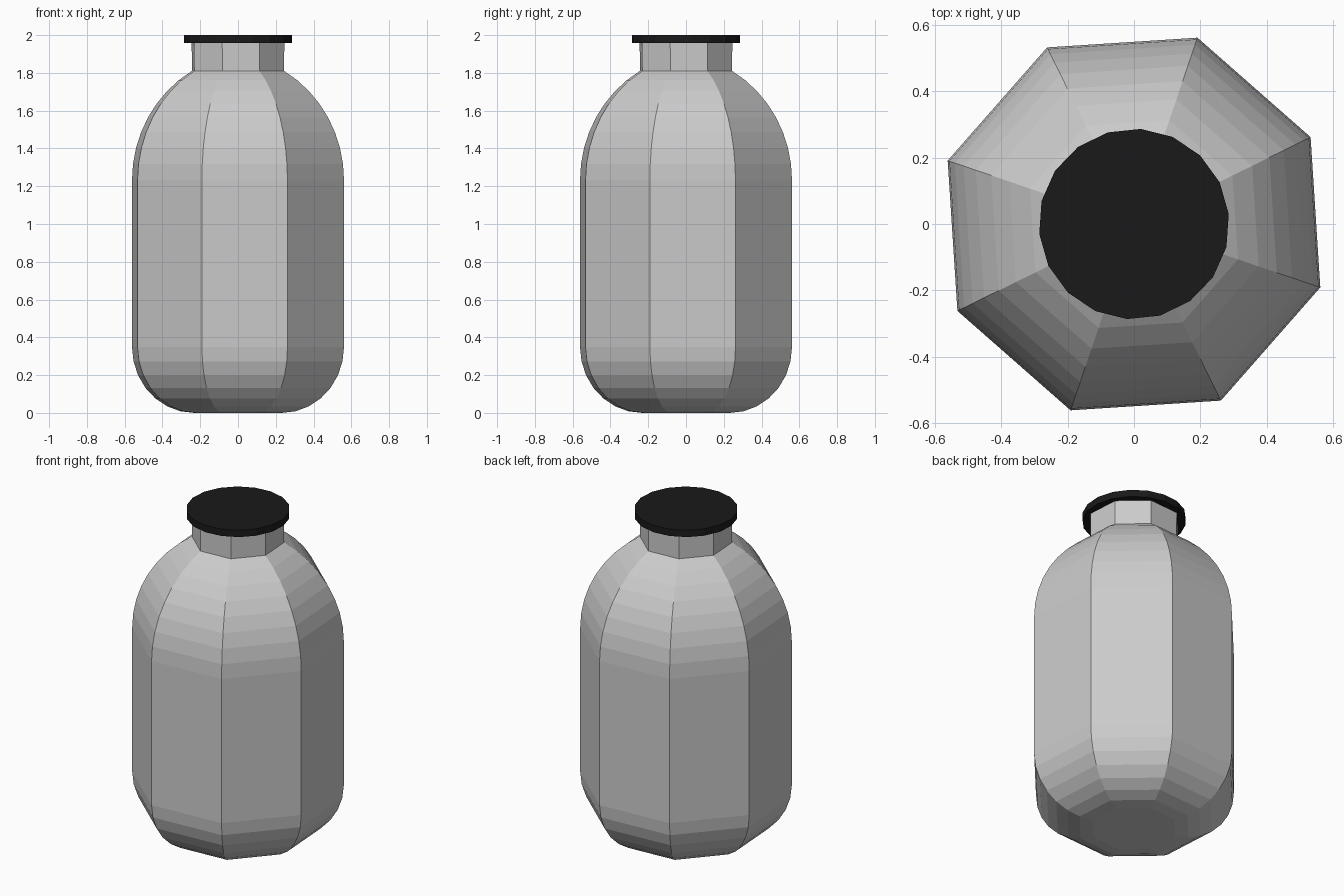
import bpy, bmesh
from math import sin, cos, radians, pi

if "Cube" in bpy.data.objects:
    bpy.data.objects.remove(bpy.data.objects["Cube"])


def lathe(name, profile, sides, offset):
    """Flat-sided solid of revolution from (radius, z) points, capped at both ends."""
    bm = bmesh.new()
    rings = []
    for r, z in profile:
        angles = [radians(offset) + 2 * pi * i / sides for i in range(sides)]
        rings.append([bm.verts.new((r * cos(a), r * sin(a), z)) for a in angles])
    for low, high in zip(rings, rings[1:]):
        for i in range(sides):
            j = (i + 1) % sides
            bm.faces.new((low[i], low[j], high[j], high[i]))
    bm.faces.new(rings[0][::-1])
    bm.faces.new(rings[-1])
    mesh = bpy.data.meshes.new(name)
    bm.to_mesh(mesh)
    bm.free()
    obj = bpy.data.objects.new(name, mesh)
    bpy.context.collection.objects.link(obj)
    return obj


# Bottle: rounded base, straight wall, domed shoulder and short neck
R = 0.593
base = [(R - 0.348 * (1 - sin(t)), 0.35 * (1 - cos(t)))
        for t in (pi / 2 * i / 7 for i in range(8))]
shoulder = [(R - 0.67 * (1 - cos(t)), 1.23 + 0.67 * sin(t))
            for t in (radians(7.5 * i) for i in range(9))]
neck = [(0.259, 1.97)]
lathe("bottle", base + shoulder + neck, 8, 26.2)

# Black disc lid
lid = lathe("lid", [(0.287, 1.958), (0.287, 2.0)], 18, 6)
black = bpy.data.materials.new("black")
black.diffuse_color = (0.01, 0.01, 0.01, 1)
black.use_nodes = True
black.node_tree.nodes["Principled BSDF"].inputs["Base Color"].default_value = black.diffuse_color
lid.data.materials.append(black)
